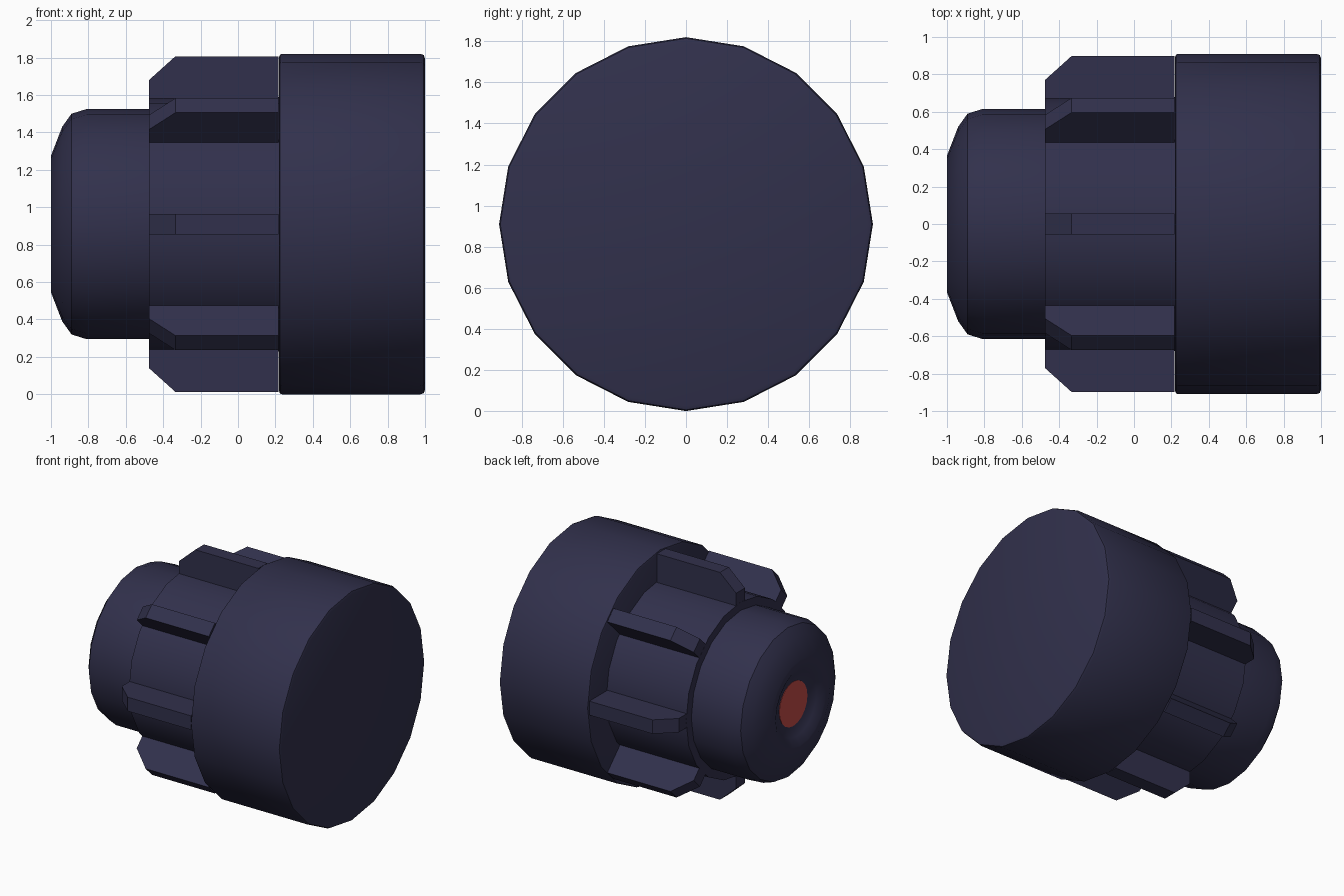
import bpy, bmesh
from math import cos, sin, pi
from mathutils import Matrix

if "Cube" in bpy.data.objects:
    bpy.data.objects.remove(bpy.data.objects["Cube"])

AXIS_Z = 0.91
SIDES = 20
RIBS = 8


def material(name, colour):
    m = bpy.data.materials.new(name)
    m.diffuse_color = (*colour, 1)
    m.use_nodes = True
    m.node_tree.nodes["Principled BSDF"].inputs["Base Color"].default_value = m.diffuse_color
    return m


navy = material("dark_navy", (0.031, 0.030, 0.072))
red = material("dull_red", (0.55, 0.07, 0.065))


def finish(name, bm, mat, smooth=True):
    bmesh.ops.remove_doubles(bm, verts=bm.verts, dist=1e-5)
    bmesh.ops.recalc_face_normals(bm, faces=bm.faces)
    me = bpy.data.meshes.new(name)
    bm.to_mesh(me)
    bm.free()
    me.materials.append(mat)
    ob = bpy.data.objects.new(name, me)
    bpy.context.collection.objects.link(ob)
    ob.location.z = AXIS_Z
    if smooth:
        bpy.ops.object.select_all(action='DESELECT')
        ob.select_set(True)
        bpy.context.view_layer.objects.active = ob
        bpy.ops.object.shade_smooth_by_angle(angle=0.61)
    return ob


def lathe(name, profile, mat):
    """Turn (x, radius) points around the x axis and close both ends."""
    bm = bmesh.new()
    rings = [[bm.verts.new((x, r * cos(2 * pi * i / SIDES), r * sin(2 * pi * i / SIDES)))
              for i in range(SIDES)] for x, r in profile]
    for a, b in zip(rings, rings[1:]):
        for i in range(SIDES):
            j = (i + 1) % SIDES
            bm.faces.new((a[i], a[j], b[j], b[i]))
    bm.faces.new(rings[0])
    bm.faces.new(rings[-1])
    return finish(name, bm, mat)


# wide front cap with softened rims
lathe("front_cap", [(0.22, 0.895), (0.225, 0.906), (0.235, 0.91), (0.975, 0.91),
                    (0.993, 0.904), (1.0, 0.885)], navy)

# middle body that carries the ribs
lathe("middle_body", [(-0.477, 0.68), (0.22, 0.68)], navy)

# rounded rear barrel with a dished end
lathe("rear_barrel", [(-0.477, 0.615), (-0.81, 0.615), (-0.89, 0.59), (-0.94, 0.52),
                      (-1.0, 0.365), (-1.0, 0.31), (-0.965, 0.25), (-0.935, 0.175)], navy)

# red button at the bottom of the dish
lathe("rear_button", [(-0.938, 0.175), (-0.92, 0.175)], red)

# radial ribs with a sloped rear corner
rib_outline = [(-0.476, 0.60), (-0.476, 0.77), (-0.335, 0.897), (0.216, 0.897), (0.216, 0.60)]
for k in range(RIBS):
    bm = bmesh.new()
    face = bm.faces.new([bm.verts.new((x, -0.055, r)) for x, r in rib_outline])
    out = bmesh.ops.extrude_face_region(bm, geom=[face])
    moved = [v for v in out["geom"] if isinstance(v, bmesh.types.BMVert)]
    bmesh.ops.translate(bm, verts=moved, vec=(0, 0.11, 0))
    bm.transform(Matrix.Rotation(2 * pi * k / RIBS, 4, 'X'))
    finish(f"rib_{k + 1}", bm, navy, smooth=False)
